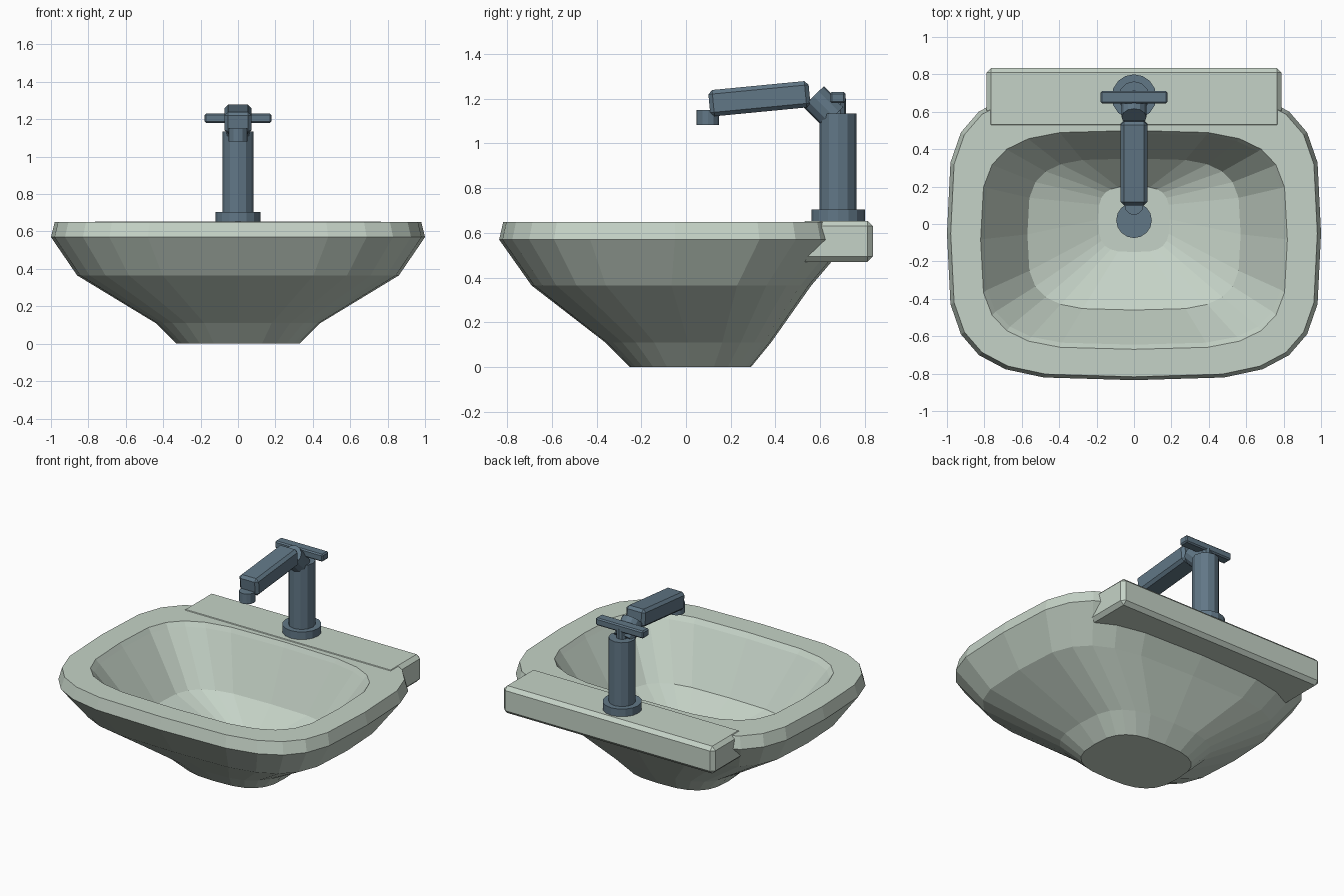
import bpy, bmesh, math
from mathutils import Vector, Matrix

if "Cube" in bpy.data.objects:
    bpy.data.objects.remove(bpy.data.objects["Cube"])


def material(name, rgb):
    m = bpy.data.materials.new(name)
    m.diffuse_color = (*rgb, 1)
    m.use_nodes = True
    m.node_tree.nodes["Principled BSDF"].inputs["Base Color"].default_value = m.diffuse_color
    return m


ceramic = material("pale_green_ceramic", (0.56, 0.65, 0.57))
metal = material("slate_blue_metal", (0.12, 0.185, 0.24))


def finish(bm, name, mat):
    bmesh.ops.recalc_face_normals(bm, faces=bm.faces)
    me = bpy.data.meshes.new(name)
    bm.to_mesh(me)
    bm.free()
    me.materials.append(mat)
    ob = bpy.data.objects.new(name, me)
    bpy.context.collection.objects.link(ob)
    return ob


def spow(v, p):
    return math.copysign(abs(v) ** p, v) if abs(v) > 1e-9 else 0.0


def box(name, center, size, bevel, mat, tilt=0):
    bm = bmesh.new()
    bmesh.ops.create_cube(bm, size=1)
    bmesh.ops.scale(bm, vec=size, verts=bm.verts)
    bmesh.ops.bevel(bm, geom=list(bm.edges), offset=bevel, segments=1,
                    affect='EDGES', profile=0.5)
    bmesh.ops.transform(bm, verts=bm.verts, matrix=Matrix.Translation(center)
                        @ Matrix.Rotation(tilt, 4, 'X'))
    return finish(bm, name, mat)


def cylinder(name, start, end, r, sides, mat, bevel=0):
    a, b = Vector(start), Vector(end)
    rot = (b - a).to_track_quat('Z', 'Y').to_matrix().to_4x4()
    bm = bmesh.new()
    bmesh.ops.create_cone(bm, cap_ends=True, segments=sides, radius1=r,
                          radius2=r, depth=(b - a).length)
    if bevel:
        caps = {e for f in bm.faces if len(f.verts) == sides for e in f.edges}
        bmesh.ops.bevel(bm, geom=list(caps), offset=bevel, segments=1, affect='EDGES')
    bmesh.ops.transform(bm, verts=bm.verts,
                        matrix=Matrix.Translation((a + b) / 2) @ rot)
    return finish(bm, name, mat)


# Basin: rounded-rectangle rings (half width, half depth, centre y, z, roundness)
rings = [(0.33, 0.27, 0.02, 0.00, 0.70),
         (0.44, 0.37, 0.01, 0.11, 0.66),
         (0.86, 0.625, -0.065, 0.365, 0.56),
         (1.00, 0.785, -0.05, 0.57, 0.54),
         (0.98, 0.767, -0.05, 0.65, 0.54),
         (0.82, 0.585, -0.085, 0.65, 0.54),
         (0.80, 0.565, -0.08, 0.62, 0.54),
         (0.57, 0.405, -0.055, 0.29, 0.54),
         (0.19, 0.175, 0.025, 0.14, 0.60)]
N = 24
bm = bmesh.new()
loops = []
for a, b, cy, z, p in rings:
    loops.append([bm.verts.new((a * spow(math.cos(2 * math.pi * i / N), p),
                                cy + b * spow(math.sin(2 * math.pi * i / N), p), z))
                  for i in range(N)])
for lo, hi in zip(loops, loops[1:]):
    for i in range(N):
        j = (i + 1) % N
        bm.faces.new((lo[i], lo[j], hi[j], hi[i]))
bm.faces.new(loops[0][::-1])
bm.faces.new(loops[-1])
finish(bm, "basin", ceramic)

# Tap deck along the back
box("tap_deck", (0, 0.672, 0.562), (1.575, 0.326, 0.184), 0.024, ceramic)

# Drain
cylinder("drain", (0, 0.02, 0.13), (0, 0.02, 0.16), 0.095, 16, metal)

# Tap
cylinder("tap_base", (0, 0.68, 0.64), (0, 0.68, 0.705), 0.12, 16, metal)
cylinder("tap_column", (0, 0.68, 0.69), (0, 0.68, 1.135), 0.083, 12, metal)
cylinder("tap_elbow", (0, 0.66, 1.12), (0, 0.57, 1.21), 0.066, 12, metal)
box("tap_spout", (0, 0.328, 1.2), (0.142, 0.45, 0.118), 0.018, metal,
    math.radians(5.5))
cylinder("tap_nozzle", (0, 0.098, 1.082), (0, 0.098, 1.15), 0.05, 12, metal)
cylinder("handle_stem", (0, 0.68, 1.12), (0, 0.68, 1.2), 0.035, 10, metal)
box("tap_handle", (0, 0.678, 1.205), (0.356, 0.068, 0.05), 0.008, metal)
